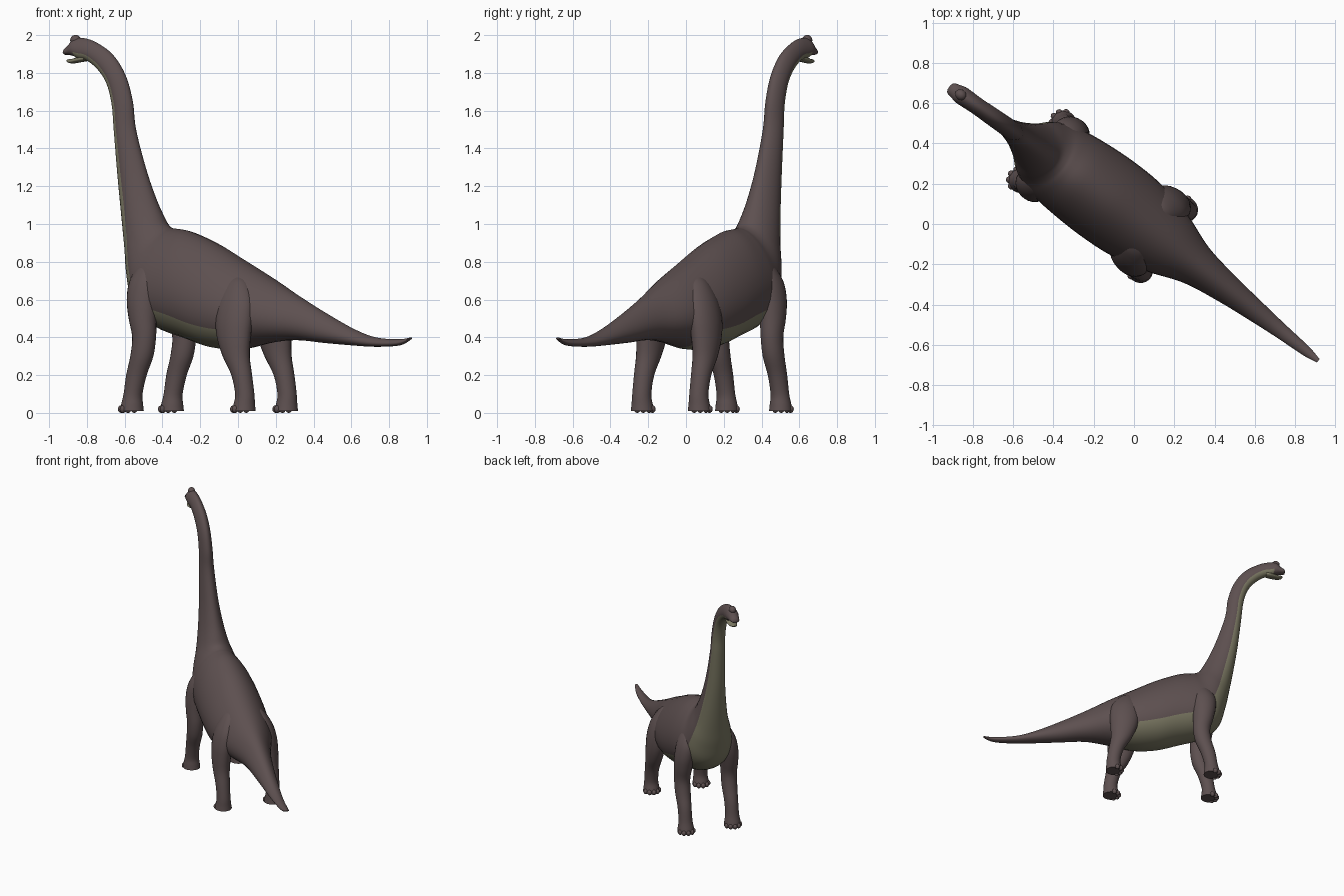
import bpy
import math
from mathutils import Matrix, Vector

cube = bpy.data.objects.get("Cube")
if cube:
    bpy.data.objects.remove(cube, do_unlink=True)


def make_material(name, colour):
    mat = bpy.data.materials.new(name)
    mat.use_nodes = True
    mat.diffuse_color = (*colour, 1)
    mat.node_tree.nodes["Principled BSDF"].inputs["Base Color"].default_value = (*colour, 1)
    return mat


HIDE = make_material("brown_hide", (.11, .08, .08))
BELLY = make_material("sage_belly", (.2, .19, .125))

# The animal is built facing +x, then turned to its diagonal heading
HEADING = Matrix.Rotation(math.atan2(.596, -.803), 4, 'Z')


def place(x, y, z):
    sway = -.022 * max(0, 1 - (x / 1.14) ** 2)
    return HEADING @ Vector((x, y + sway, z))


def smooth_path(rows, steps):
    """Catmull-Rom interpolation of rows of numbers."""
    out = []
    last = len(rows) - 1
    for i in range(last):
        a, b, c, d = (rows[max(0, min(last, i + k))] for k in (-1, 0, 1, 2))
        for j in range(steps):
            t = j / steps
            out.append([q + .5 * t * (r - p + t * (2 * p - 5 * q + 4 * r - s + t * (3 * (q - r) + s - p)))
                        for p, q, r, s in zip(a, b, c, d)])
    return out + [list(rows[-1])]


def loft(name, rings, is_belly=lambda ring, side: False):
    """Skin closed rings of points, colouring faces by rule."""
    n = len(rings[0])
    verts = [place(*p) for ring in rings for p in ring]
    faces, slots = [], []
    for i in range(len(rings) - 1):
        for k in range(n):
            m = (k + 1) % n
            faces.append((i * n + k, i * n + m, (i + 1) * n + m, (i + 1) * n + k))
            slots.append(int(is_belly(i, k)))
    faces += [tuple(range(n))[::-1], tuple(range(len(verts) - n, len(verts)))]
    slots += [slots[0], slots[-1]]
    mesh = bpy.data.meshes.new(name)
    mesh.from_pydata(verts, [], faces)
    mesh.materials.append(HIDE)
    mesh.materials.append(BELLY)
    mesh.polygons.foreach_set("material_index", slots)
    obj = bpy.data.objects.new(name, mesh)
    bpy.context.collection.objects.link(obj)
    finish(obj)
    return obj


def finish(obj):
    bpy.ops.object.select_all(action='DESELECT')
    obj.select_set(True)
    bpy.context.view_layer.objects.active = obj
    bpy.ops.object.mode_set(mode='EDIT')
    bpy.ops.mesh.select_all(action='SELECT')
    bpy.ops.mesh.normals_make_consistent(inside=False)
    bpy.ops.object.mode_set(mode='OBJECT')
    bpy.ops.object.shade_smooth_by_angle(angle=math.radians(60))


SIDES = 32


def spine_ring(row):
    """Ring spanning an upper point and a lower point, slimmer at the top."""
    x1, z1, x2, z2, w = row
    ring = []
    for k in range(SIDES):
        a = math.tau * k / SIDES
        h = (1 + math.cos(a)) / 2
        ring.append((x2 + (x1 - x2) * h, w * math.sin(a) * (1.06 - .2 * math.cos(a)), z2 + (z1 - z2) * h))
    return ring


def spine_loft(name, rows, is_belly, steps=5):
    return loft(name, [spine_ring(r) for r in smooth_path(rows, steps)], is_belly)


# Tail, trunk, neck and skull: upper x, z; lower x, z; half width
SPINE = [
    (-1.14, .4, -1.14, .39, .01),
    (-1.06, .39, -1.06, .357, .024),
    (-.9, .4, -.9, .35, .036),
    (-.75, .445, -.75, .357, .05),
    (-.56, .53, -.56, .37, .07),
    (-.37, .625, -.37, .385, .1),
    (-.19, .72, -.19, .37, .16),
    (0, .815, 0, .335, .2),
    (.17, .9, .17, .345, .21),
    (.33, .96, .33, .39, .205),
    (.42, .975, .52, .45, .19),
    (.455, .98, .64, .55, .165),
    (.49, 1, .69, .7, .14),
    (.52, 1.05, .72, .85, .11),
    (.565, 1.14, .755, 1.05, .083),
    (.625, 1.29, .785, 1.25, .063),
    (.69, 1.5, .813, 1.5, .05),
    (.71, 1.65, .828, 1.63, .045),
    (.757, 1.79, .862, 1.74, .043),
    (.84, 1.9, .92, 1.815, .042),
    (.95, 1.965, .99, 1.862, .04),
    (1.03, 1.985, 1.04, 1.87, .042),
    (1.08, 1.98, 1.07, 1.885, .042),
    (1.11, 1.95, 1.1, 1.893, .035),
    (1.135, 1.93, 1.13, 1.895, .028),
    (1.143, 1.915, 1.14, 1.897, .014),
]


def under_body(ring, side):
    depth = -math.cos(math.tau * (side + .5) / SIDES)
    row = ring / 5
    limit = .62 if row < 11 else .4
    return 6.4 < row < 21.5 and depth > limit


spine_loft("body", SPINE, under_body)

# Lower jaw, hanging slightly open
JAW = [
    (1.0, 1.9, 1.0, 1.862, .03),
    (1.05, 1.885, 1.05, 1.855, .034),
    (1.09, 1.875, 1.085, 1.85, .028),
    (1.12, 1.872, 1.11, 1.852, .018),
    (1.125, 1.865, 1.12, 1.857, .008),
]
spine_loft("lower_jaw", JAW, lambda ring, side: True, 3)


def blob(name, centre, size):
    bpy.ops.mesh.primitive_uv_sphere_add(segments=20, ring_count=12)
    obj = bpy.context.object
    obj.name = name
    obj.data.transform(Matrix.Translation(place(*centre)) @ HEADING @ Matrix.Diagonal((*size, 1)))
    obj.data.materials.append(HIDE)
    finish(obj)


blob("nasal_crest", (1.073, 0, 1.973), (.03, .026, .028))

# Legs: x, lateral, z, length radius, width radius
FRONT_LEG = [
    (.58, .178, .01, .064, .062),
    (.578, .178, .045, .058, .058),
    (.572, .178, .1, .05, .05),
    (.55, .178, .2, .056, .05),
    (.515, .178, .3, .063, .056),
    (.5, .178, .4, .065, .058),
    (.512, .175, .5, .077, .066),
    (.52, .165, .6, .088, .072),
    (.515, .145, .7, .09, .07),
    (.5, .115, .79, .06, .05),
    (.49, .1, .83, .015, .015),
]
HIND_LEG = [
    (-.162, .188, .01, .064, .062),
    (-.165, .188, .045, .058, .056),
    (-.168, .188, .1, .052, .05),
    (-.148, .188, .2, .057, .052),
    (-.11, .186, .3, .078, .06),
    (-.09, .18, .4, .1, .068),
    (-.082, .165, .5, .112, .074),
    (-.075, .14, .6, .105, .07),
    (-.06, .105, .69, .065, .05),
    (-.05, .09, .73, .015, .015),
]


def leg_ring(row, side):
    x, y, z, rx, ry = row
    return [(x + rx * math.cos(a), side * (y + ry * math.sin(a)), z)
            for a in (math.tau * k / 24 for k in range(24))]


for label, rows in (("front", FRONT_LEG), ("hind", HIND_LEG)):
    for word, side in (("left", 1), ("right", -1)):
        loft(f"{label}_{word}_leg", [leg_ring(r, side) for r in smooth_path(rows, 4)])
        # Blunt toes around the front of each foot
        x, y = rows[0][:2]
        for i in range(-2, 3):
            a = i * .6
            blob(f"{label}_{word}_toe", (x + .057 * math.cos(a), side * y + .054 * math.sin(a), .02),
                 (.018, .016, .02))
